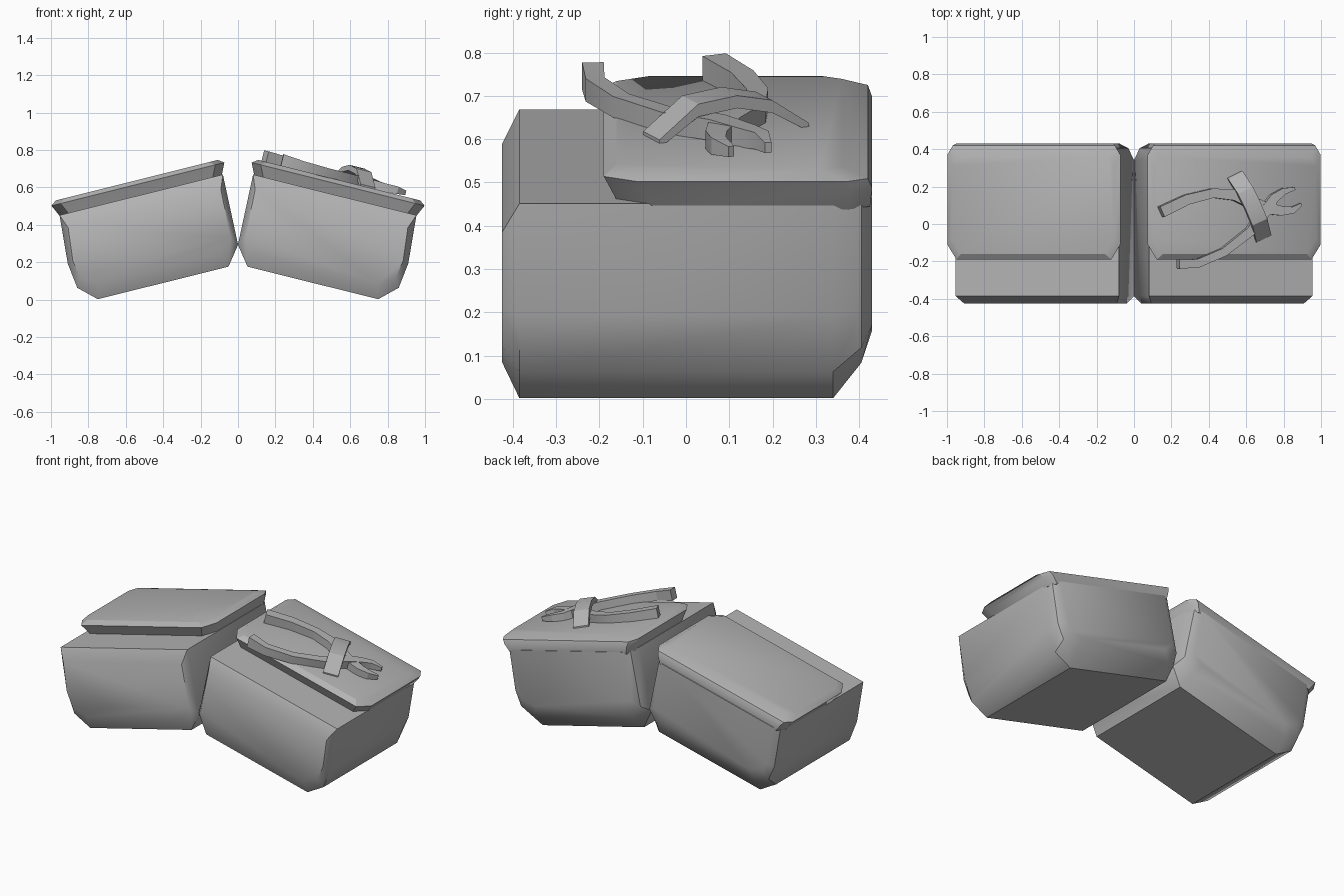
import bpy, bmesh, math
from mathutils import Vector, Matrix

if "Cube" in bpy.data.objects:
    bpy.data.objects.remove(bpy.data.objects["Cube"])

TILT = Matrix.Rotation(math.radians(14), 4, 'Y')   # each pouch droops outward
DROP = Matrix.Translation((0, 0, -0.007))

grey = bpy.data.materials.new("plain_grey")
grey.diffuse_color = (0.45, 0.45, 0.45, 1)
grey.use_nodes = True
grey.node_tree.nodes["Principled BSDF"].inputs["Base Color"].default_value = grey.diffuse_color


def loft(name, rings, side=1, angle=40):
    """Skin closed rings of points, cap both ends, then tilt (and mirror) into place."""
    bm = bmesh.new()
    loops = [[bm.verts.new(p) for p in r] for r in rings]
    n = len(loops[0])
    for a, b in zip(loops, loops[1:]):
        for i in range(n):
            j = (i + 1) % n
            bm.faces.new((a[i], a[j], b[j], b[i]))
    bm.faces.new(loops[0])
    bm.faces.new(loops[-1])
    bm.transform(DROP @ TILT)
    if side < 0:
        bm.transform(Matrix.Scale(-1, 4, (1, 0, 0)))
    bmesh.ops.recalc_face_normals(bm, faces=bm.faces[:])
    me = bpy.data.meshes.new(name)
    bm.to_mesh(me)
    bm.free()
    me.materials.append(grey)
    ob = bpy.data.objects.new(name, me)
    bpy.context.collection.objects.link(ob)
    bpy.ops.object.select_all(action='DESELECT')
    ob.select_set(True)
    bpy.context.view_layer.objects.active = ob
    bpy.ops.object.shade_smooth_by_angle(angle=math.radians(angle))
    return ob


# Pouch body: front profile lofted from front to back
PROFILE = [(0.005, 0.19), (0.725, 0.19), (0.817, 0.276), (0.835, 0.414),
           (0.815, 0.675), (-0.085, 0.675), (-0.073, 0.291)]


def body_ring(y, du, bottom, top):
    ring = []
    for u, w in PROFILE:
        u = 0.375 + (u - 0.375) * (1 - du / 0.46)
        inset = bottom if w < 0.44 else top
        w = 0.44 + (w - 0.44) * (1 - inset / 0.25)
        ring.append((u, y, w))
    return ring


# Lid: chamfered plan outline stacked upward
def lid_ring(w, inset, back):
    u0, u1, y0, c = -0.108 + inset, 0.845 - inset, -0.19 + inset, 0.05
    return [(u0 + c, y0, w), (u1 - c, y0, w), (u1, y0 + 0.08, w),
            (u1, back - c, w), (u1 - 0.03, back, w),
            (u0 + 0.03, back, w), (u0, back - c, w), (u0, y0 + 0.08, w)]


for side, label in ((1, "right"), (-1, "left")):
    loft(label + "_pouch_body",
         [body_ring(-0.425, 0.03, 0.08, 0.08), body_ring(-0.385, 0, 0, 0),
          body_ring(0.34, 0, 0, 0), body_ring(0.405, 0.02, 0.08, 0),
          body_ring(0.43, 0.06, 0.15, 0)], side)
    loft(label + "_pouch_lid",
         [lid_ring(0.66, 0.035, 0.425), lid_ring(0.71, 0.012, 0.43),
          lid_ring(0.735, 0, 0.42), lid_ring(0.757, 0.03, 0.36)], side, 30)


# Bars lying on the lid: path of (x, y, height above lid, width, thickness)
def bar(name, path):
    pts = [Vector(((p[0] - 0.19) / 0.97, p[1], 0)) for p in path]
    rings = []
    for i, (x, y, h, width, thick) in enumerate(path):
        d = (pts[min(i + 1, len(pts) - 1)] - pts[max(i - 1, 0)]).normalized()
        s = Vector((-d.y, d.x, 0)) * width / 2
        base = pts[i] + Vector((0, 0, 0.755 + h))
        up = Vector((0, 0, thick))
        rings.append([base - s, base + s, base + s + up, base - s + up])
    loft(name, rings, 1, 20)


# Pliers: two crossing handles ending in jaws
bar("pliers_upper_handle", [(0.145, 0.065, 0, 0.06, 0.06), (0.28, 0.13, 0, 0.055, 0.055),
                            (0.42, 0.165, 0, 0.05, 0.05), (0.54, 0.155, 0, 0.06, 0.05),
                            (0.68, 0.09, 0, 0.07, 0.05), (0.79, 0.07, 0, 0.05, 0.045),
                            (0.85, 0.075, 0.005, 0.035, 0.04), (0.895, 0.105, 0.01, 0.015, 0.025)])
bar("pliers_lower_handle", [(0.235, -0.215, 0, 0.05, 0.065), (0.34, -0.21, 0, 0.045, 0.055),
                            (0.48, -0.15, 0, 0.045, 0.05), (0.62, -0.04, 0, 0.05, 0.05),
                            (0.70, 0.07, 0.005, 0.06, 0.05), (0.75, 0.14, 0, 0.05, 0.045),
                            (0.80, 0.175, 0.005, 0.035, 0.04), (0.86, 0.19, 0.01, 0.015, 0.025)])

# Strap arching over the pliers
bar("pliers_strap", [(0.545, 0.265, -0.01, 0.09, 0.02), (0.585, 0.18, 0.045, 0.09, 0.03),
                     (0.62, 0.10, 0.065, 0.09, 0.03), (0.66, 0.01, 0.055, 0.09, 0.03),
                     (0.70, -0.08, -0.01, 0.09, 0.02)])
